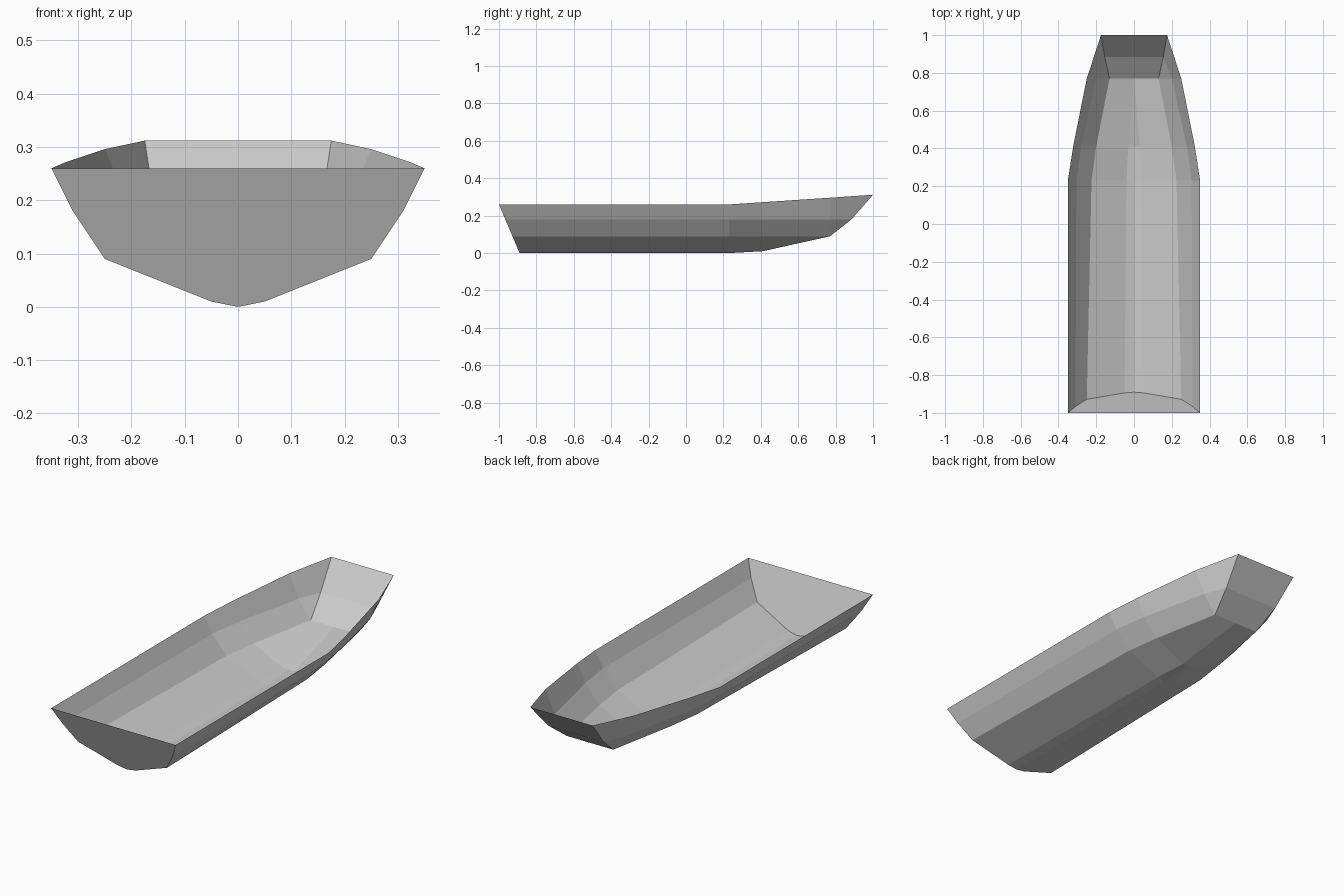
import bpy, bmesh

cube = bpy.data.objects.get("Cube")
if cube:
    bpy.data.objects.remove(cube, do_unlink=True)

# Hull colour
paint = bpy.data.materials.new("light grey")
paint.use_nodes = True
grey = (0.6, 0.6, 0.6, 1)
paint.diffuse_color = grey
paint.node_tree.nodes["Principled BSDF"].inputs["Base Color"].default_value = grey

# Long lines of the left half, each running from stern to bow
keel = [(0, -.89, 0), (0, .23, 0), (0, .41, .01), (0, .77, .09), (0, .77, .09)]
garboard = [(.05, -.894, .01), (.04, .23, .01), (.03, .41, .01), (0, .77, .09), (0, .77, .09)]
chine = [(.25, -.928, .09), (.225, .23, .09), (.2, .41, .09), (.13, .77, .09), (.13, .77, .09)]
side = [(.31, -.966, .18), (.305, .23, .18), (.28, .41, .18), (.2, .77, .18), (.155, .885, .18)]
rim = [(.35, -1, .26), (.35, .23, .26), (.322, .41, .272), (.25, .77, .296), (.175, 1, .312)]
lines = [keel, garboard, chine, side, rim]

bm = bmesh.new()
made = {}


def vert(p):
    if p not in made:
        made[p] = bm.verts.new(p)
    return made[p]


def face(points):
    unique = list(dict.fromkeys(points))
    if len(unique) > 2:
        bm.faces.new([vert(p) for p in unique])


def mirrored(p):
    return (-p[0] if p[0] else 0, p[1], p[2])


# Planking strips on both sides
for low, high in zip(lines, lines[1:]):
    for i in range(len(low) - 1):
        quad = [low[i], low[i + 1], high[i + 1], high[i]]
        face(quad)
        face([mirrored(p) for p in reversed(quad)])

# Flat stern panel
stern = [line[0] for line in lines]
face(stern + [mirrored(p) for p in reversed(stern[1:])])

# Blunt bow panels
for low, high in ((chine[-1], side[-1]), (side[-1], rim[-1])):
    foot = [keel[-1]] if low == chine[-1] else []
    face([low, high, mirrored(high), mirrored(low)] + foot)

bmesh.ops.recalc_face_normals(bm, faces=bm.faces[:])
mesh = bpy.data.meshes.new("hull")
bm.to_mesh(mesh)
bm.free()
mesh.materials.append(paint)
hull = bpy.data.objects.new("hull", mesh)
bpy.context.collection.objects.link(hull)
